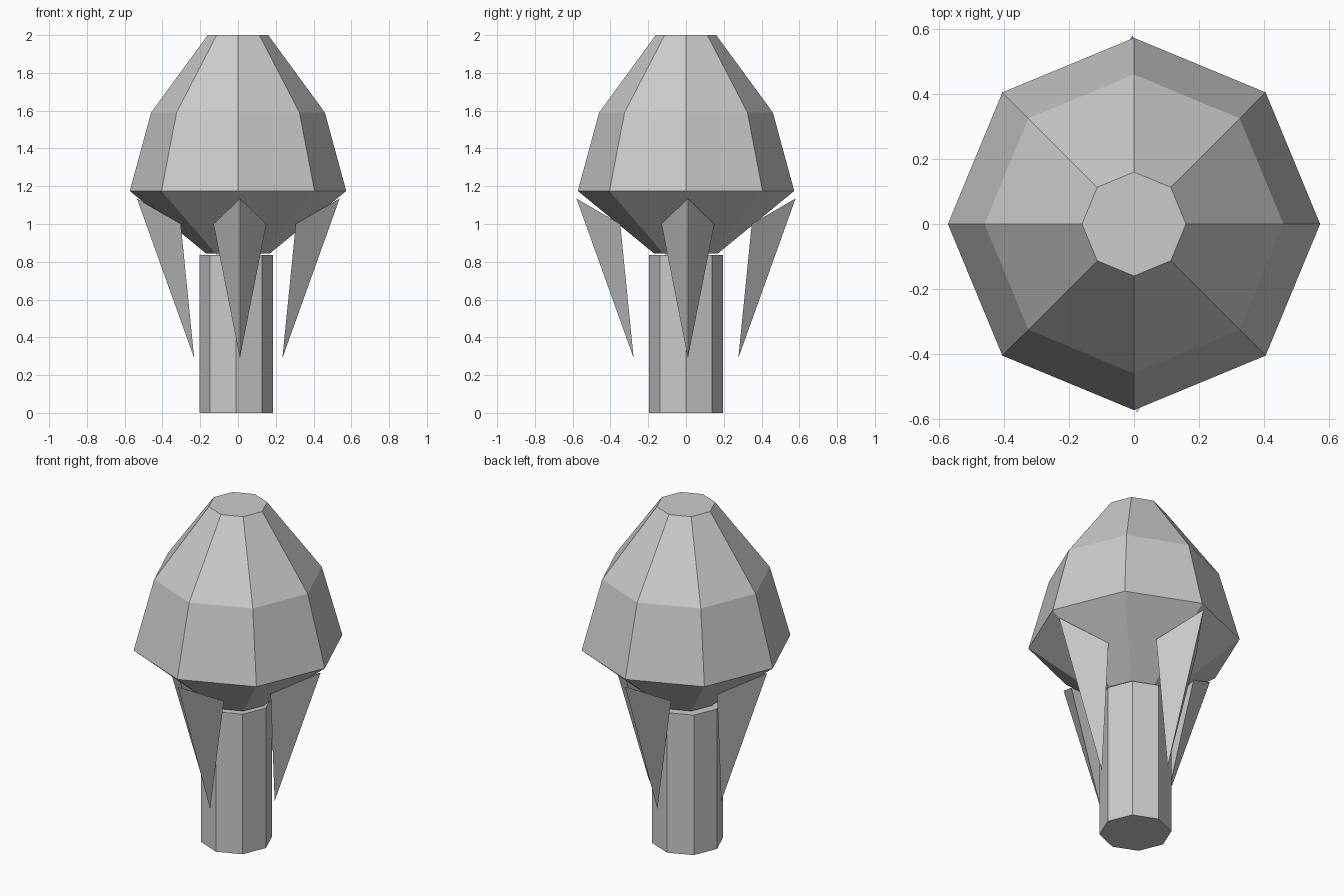
import bpy, bmesh
from math import cos, sin, pi
from mathutils import Matrix, Vector

if "Cube" in bpy.data.objects:
    bpy.data.objects.remove(bpy.data.objects["Cube"])


def make_object(name, bm):
    bmesh.ops.recalc_face_normals(bm, faces=bm.faces)
    mesh = bpy.data.meshes.new(name)
    bm.to_mesh(mesh)
    bm.free()
    obj = bpy.data.objects.new(name, mesh)
    bpy.context.collection.objects.link(obj)
    return obj


def lathe(name, profile, sides=8, centre_x=0.0):
    """Closed faceted solid from (radius, z) rings."""
    bm = bmesh.new()
    rings = [[bm.verts.new((centre_x + r * cos(2 * pi * i / sides),
                            r * sin(2 * pi * i / sides), z))
              for i in range(sides)] for r, z in profile]
    for low, high in zip(rings, rings[1:]):
        for i in range(sides):
            j = (i + 1) % sides
            bm.faces.new((low[i], low[j], high[j], high[i]))
    bm.faces.new(rings[0][::-1])
    bm.faces.new(rings[-1])
    return make_object(name, bm)


def branch(name, angle, outward, sideways):
    """Three-sided spike, tilted base on top and tip pointing down."""
    spin = Matrix.Rotation(angle, 3, 'Z')
    bm = bmesh.new()
    pts = [(0.303, -0.14, 1.0), (0.535, 0, 1.135), (0.303, 0.14, 1.0),
           (0.232, 0, 0.29)]
    v = [bm.verts.new(spin @ (Vector(p) + Vector((outward, sideways, 0))))
         for p in pts]
    for a, b, c in ((0, 1, 2), (0, 3, 1), (1, 3, 2), (2, 3, 0)):
        bm.faces.new((v[a], v[b], v[c]))
    return make_object(name, bm)


# Trunk
lathe("trunk", [(0.195, 0), (0.195, 0.835)], centre_x=-0.01)

# Leafy crown
lathe("crown", [(0.17, 0.845), (0.573, 1.175), (0.46, 1.59), (0.16, 2.0)])

# Four branches under the crown
for n, (out, side) in enumerate([(0.003, 0.01), (0.045, 0.005),
                                 (0.0, 0.0), (0.045, 0.01)]):
    branch(f"branch_{n + 1}", n * pi / 2, out, side)
